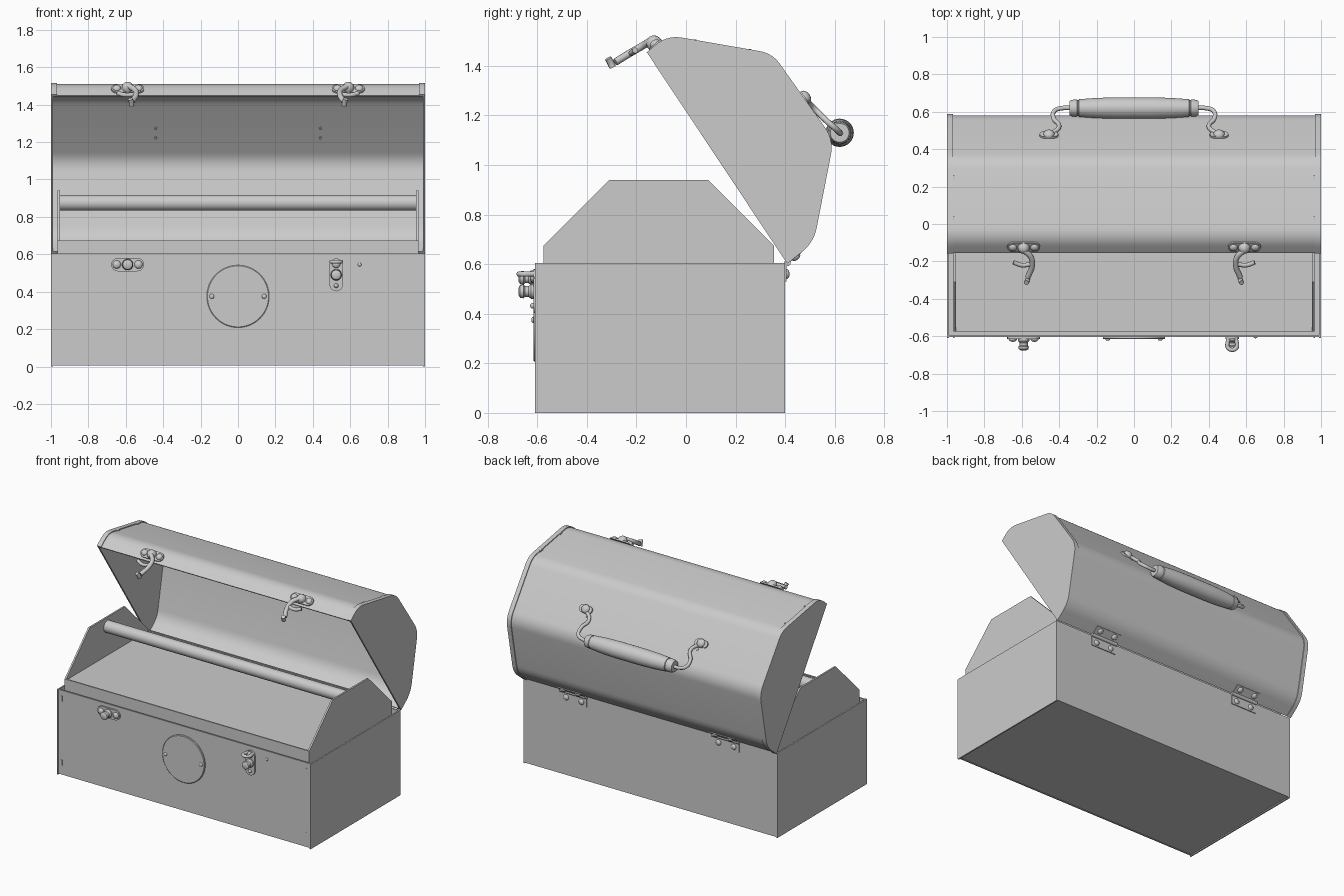
import bpy, bmesh, math
from mathutils import Vector as V

if "Cube" in bpy.data.objects:
    bpy.data.objects.remove(bpy.data.objects["Cube"])

meshes = []

def finish(name, bm):
    bmesh.ops.recalc_face_normals(bm, faces=bm.faces)
    me = bpy.data.meshes.new(name)
    bm.to_mesh(me)
    bm.free()
    ob = bpy.data.objects.new(name, me)
    bpy.context.collection.objects.link(ob)
    meshes.append(ob)
    return ob

def extrude(name, pts, depth):
    """Solid from a planar 3D outline pushed along a vector."""
    bm = bmesh.new()
    f = bm.faces.new([bm.verts.new(p) for p in pts])
    r = bmesh.ops.extrude_face_region(bm, geom=[f])
    bmesh.ops.translate(bm, vec=depth, verts=[g for g in r['geom'] if isinstance(g, bmesh.types.BMVert)])
    return finish(name, bm)

def prism(name, yz, x0, x1):
    return extrude(name, [V((x0, y, z)) for y, z in yz], V((x1 - x0, 0, 0)))

def box(name, x0, x1, y0, y1, z0, z1):
    return prism(name, [(y0, z0), (y1, z0), (y1, z1), (y0, z1)], x0, x1)

def lathe(name, prof, loc, axis, seg=24):
    """Revolve (distance, radius) pairs about an axis."""
    q = V(axis).to_track_quat('Z', 'Y')
    bm = bmesh.new()
    rings = [[bm.verts.new(V(loc) + q @ V((r * math.cos(t), r * math.sin(t), d)))
              for t in (2 * math.pi * i / seg for i in range(seg))] for d, r in prof]
    for a, b in zip(rings, rings[1:]):
        for i in range(seg):
            j = (i + 1) % seg
            bm.faces.new((a[i], a[j], b[j], b[i]))
    bm.faces.new(rings[0])
    bm.faces.new(rings[-1])
    return finish(name, bm)

def dome(name, loc, axis, r, h):
    prof = [(h * math.sin(a), r * math.cos(a)) for a in (i * math.pi / 13 for i in range(7))]
    return lathe(name, [(-0.003, r)] + prof, loc, axis, 16)

def capsule(name, c, u, n, half, r, t=0.01):
    """Rounded plate: long direction u, normal n."""
    c, u, n = V(c), V(u).normalized(), V(n).normalized()
    w = n.cross(u)
    pts = []
    for s in (1, -1):
        for i in range(9):
            a = -math.pi / 2 + math.pi * i / 8
            pts.append(c + s * (u * (half - r + r * math.cos(a)) + w * r * math.sin(a)))
    return extrude(name, pts, n * t)

def tube(name, pts, r):
    cu = bpy.data.curves.new(name, 'CURVE')
    cu.dimensions = '3D'
    cu.bevel_depth, cu.bevel_resolution, cu.use_fill_caps = r, 3, True
    sp = cu.splines.new('BEZIER')
    sp.bezier_points.add(len(pts) - 1)
    for b, p in zip(sp.bezier_points, pts):
        b.co = p
        b.handle_left_type = b.handle_right_type = 'AUTO'
    ob = bpy.data.objects.new(name, cu)
    bpy.context.collection.objects.link(ob)

def fillet(pts, radii):
    out = [pts[0]]
    for a, p, b, r in zip(pts, pts[1:], pts[2:], radii):
        a, p, b = V(a), V(p), V(b)
        s, e = p + (a - p).normalized() * r, p + (b - p).normalized() * r
        for i in range(8):
            t = i / 7
            q = s * (1 - t) ** 2 + p * 2 * t * (1 - t) + e * t * t
            out.append((q.x, q.y))
    return out + [pts[-1]]

def sheet(name, yz, x0, x1, thick):
    """Bent sheet metal following an open profile; thick > 0 grows outward."""
    n = len(yz)
    off = []
    for i, p in enumerate(yz):
        d = (V(yz[min(i + 1, n - 1)]) - V(yz[max(i - 1, 0)])).normalized()
        off.append((p[0] - d.y * thick, p[1] + d.x * thick))
    return prism(name, list(yz) + off[::-1], x0, x1)

# Lower box
box("box_front", -0.995, 0.995, -0.605, -0.595, 0.005, 0.605)
box("box_back", -0.995, 0.995, 0.39, 0.40, 0.005, 0.605)
box("box_bottom", -0.99, 0.99, -0.60, 0.395, 0.008, 0.018)
for s in (-1, 1):
    prism("box_end", [(-0.61, 0), (0.40, 0), (0.40, 0.605), (-0.61, 0.605)], s * 0.99, s)
    for z in (0.09, 0.545):
        box("spot_weld", s * 0.965 - 0.004, s * 0.965 + 0.004, -0.61, -0.6, z - 0.02, z + 0.02)

# Lift-out tray with shaped ends and a carrying bar
ends = [(-0.575, 0.35), (0.355, 0.35), (0.355, 0.675), (0.09, 0.94), (-0.31, 0.94), (-0.575, 0.675)]
for s in (-1, 1):
    prism("tray_end", ends, s * 0.952, s * 0.964)
box("tray_front", -0.955, 0.955, -0.575, -0.565, 0.35, 0.675)
box("tray_back", -0.955, 0.955, 0.345, 0.355, 0.35, 0.675)
box("tray_floor", -0.955, 0.955, -0.57, 0.35, 0.655, 0.668)
lathe("tray_bar", [(0, 0.042), (1.91, 0.042)], (-0.955, -0.11, 0.875), (1, 0, 0), 32)

# Open lid: bent sheet plus flanged end caps
lid = fillet([(-0.155, 1.45), (-0.075, 1.518), (0.345, 1.445), (0.59, 1.10), (0.51, 0.69), (0.405, 0.607)],
             [0.06, 0.05, 0.06, 0.06])
sheet("lid_shell", lid, -0.995, 0.995, -0.01)
for s in (-1, 1):
    prism("lid_end", lid, s * 0.988, s)
    sheet("lid_end_flange", lid, s * 0.968, s, 0.006)
    for y, z in ((0.03, 1.499), (0.25, 1.461)):
        box("lid_spot_weld", s * 0.965 - 0.004, s * 0.965 + 0.004, y - 0.012, y + 0.012, z - 0.01, z + 0.007)

# Carrying handle on the rear slope of the lid
slope = (0, 0.815, 0.58)
grip = [(-0.345, 0.02), (-0.345, 0.038), (-0.33, 0.044), (-0.305, 0.046), (-0.303, 0.043), (-0.297, 0.043),
        (-0.295, 0.047), (-0.2, 0.054), (-0.1, 0.057)]
grip += [(-d, r) for d, r in grip[::-1]]
lathe("handle_grip", grip, (0, 0.62, 1.13), (1, 0, 0), 32)
for s in (-1, 1):
    tube("handle_wire", [(s * x, y, z) for x, y, z in (
        (0.475, 0.485, 1.262), (0.425, 0.495, 1.25), (0.40, 0.525, 1.22), (0.43, 0.565, 1.18),
        (0.425, 0.605, 1.145), (0.38, 0.62, 1.13), (0.33, 0.62, 1.13))], 0.012)
    capsule("handle_mount", (s * 0.455, 0.472, 1.266), (1, 0, 0), slope, 0.05, 0.025, 0.012)
    dome("handle_mount_cap", (s * 0.455, 0.48, 1.272), slope, 0.03, 0.022)
    for z in (1.23, 1.28):
        y = 0.345 + (1.445 - z) * 0.71
        lathe("handle_rivet", [(-0.018, 0.007), (0.004, 0.007)], (s * 0.44, y, z), slope, 10)

# Latch levers on the lid lip
lip = V((0, -0.648, 0.762))
for s in (-1, 1):
    X = s * 0.59
    c = V((X, -0.120, 1.481))
    capsule("lid_latch_plate", c, (1, 0, 0), lip, 0.088, 0.032)
    for d in (-0.058, 0.058):
        dome("lid_latch_rivet", c + V((d, 0, 0)) + lip * 0.01, lip, 0.022, 0.015)
    dome("lid_latch_pivot", c + lip * 0.01, lip, 0.032, 0.035)
    tube("latch_lever", [(X - s * dx, y, z) for dx, y, z in (
        (0, -0.14, 1.502), (0.04, -0.18, 1.478), (0.045, -0.225, 1.452), (0.022, -0.285, 1.415))], 0.015)
    tube("latch_hook", [(X - s * dx, y, z) for dx, y, z in (
        (0.022, -0.296, 1.394), (0.02, -0.304, 1.412), (0.014, -0.314, 1.43))], 0.014)
    tube("latch_wing", [(X + s * dx, y, z) for dx, y, z in (
        (0.055, -0.205, 1.462), (0.01, -0.22, 1.452), (-0.05, -0.212, 1.458))], 0.012)

# Catches on the box front: left lies flat, right hangs upright
F = (0, -1, 0)
for cx, cz, u in ((-0.59, 0.545, (1, 0, 0)), (0.525, 0.49, (0, 0, 1))):
    c, u = V((cx, -0.605, cz)), V(u)
    capsule("catch_plate", c, u, F, 0.088, 0.036)
    for d in (-0.058, 0.058):
        dome("catch_rivet", c + u * d + V((0, -0.01, 0)), F, 0.022 if d > 0 or u.x else 0.012, 0.015)
    lathe("catch_stud", [(0, 0.03), (0.02, 0.03), (0.03, 0.022), (0.045, 0.022), (0.05, 0.028),
                         (0.064, 0.026), (0.07, 0.016)], c, F)
tube("catch_loop", [(0.505, -0.61, 0.56), (0.505, -0.665, 0.56), (0.545, -0.665, 0.56), (0.545, -0.61, 0.56)], 0.011)
dome("loose_rivet", (0.65, -0.605, 0.545), F, 0.01, 0.006)

# Round badge plate with two rivets
lathe("front_disc", [(0, 0.167), (0.009, 0.167), (0.012, 0.163)], (0, -0.604, 0.375), F, 64)
for s in (-1, 1):
    dome("disc_rivet", (s * 0.14, -0.616, 0.375), F, 0.013, 0.008)

# Rear hinges
up = V((0, 0.105, 0.083)).normalized()
out = V((0, up.z, -up.y))
for X in (-0.6, 0.6):
    lathe("hinge_pin", [(0, 0.013), (0.21, 0.013)], (X - 0.105, 0.409, 0.605), (1, 0, 0), 16)
    box("hinge_lower_leaf", X - 0.1, X + 0.1, 0.399, 0.406, 0.53, 0.60)
    a = V((X - 0.1, 0.407, 0.607))
    w = V((0.2, 0, 0))
    extrude("hinge_upper_leaf", [a, a + w, a + w + up * 0.07, a + up * 0.07], out * 0.006)
    for d in (-0.06, 0.06):
        dome("hinge_lower_rivet", (X + d, 0.406, 0.56), (0, 1, 0), 0.02, 0.012)
        dome("hinge_upper_rivet", V((X + d, 0.407, 0.607)) + up * 0.042 + out * 0.006, out, 0.02, 0.012)

# Smooth round parts, keep folds crisp
for ob in meshes:
    ob.select_set(True)
bpy.context.view_layer.objects.active = meshes[0]
bpy.ops.object.shade_smooth_by_angle(angle=math.radians(32))
